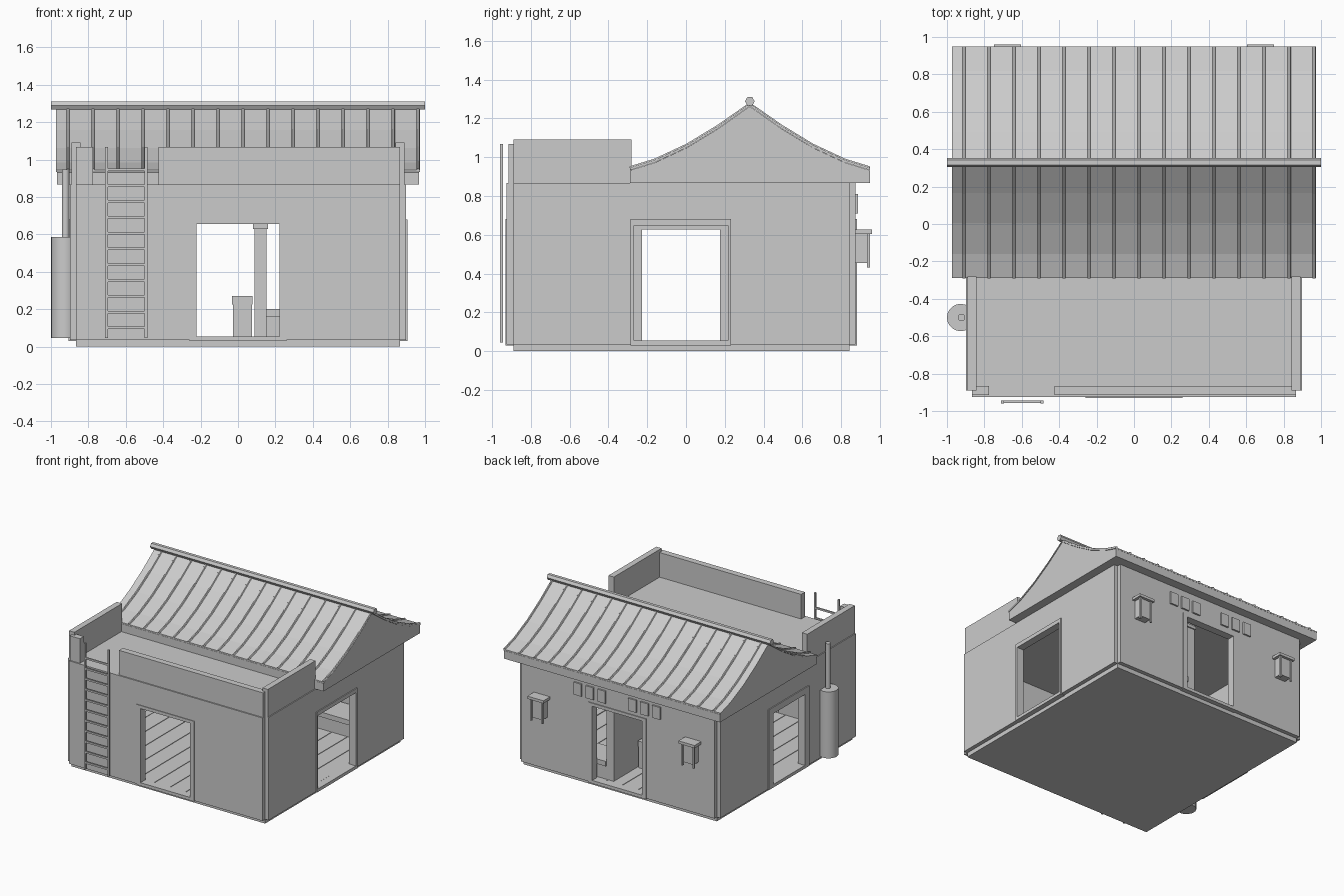
import bpy, bmesh, math
from mathutils import Vector

if "Cube" in bpy.data.objects:
    bpy.data.objects.remove(bpy.data.objects["Cube"])

GREY = bpy.data.materials.new("plain_grey")
GREY.diffuse_color = (0.6, 0.6, 0.6, 1)
GREY.use_nodes = True
GREY.node_tree.nodes["Principled BSDF"].inputs["Base Color"].default_value = GREY.diffuse_color


def finish(name, bm):
    bmesh.ops.recalc_face_normals(bm, faces=bm.faces[:])
    me = bpy.data.meshes.new(name)
    bm.to_mesh(me)
    bm.free()
    me.materials.append(GREY)
    ob = bpy.data.objects.new(name, me)
    bpy.context.collection.objects.link(ob)
    return ob


def boxes(name, *specs):
    """One object from boxes given as (x0, x1, y0, y1, z0, z1)."""
    bm = bmesh.new()
    for x0, x1, y0, y1, z0, z1 in specs:
        vs = bmesh.ops.create_cube(bm, size=1)["verts"]
        for v in vs:
            v.co = Vector(((x0 + x1) / 2 + v.co.x * (x1 - x0),
                           (y0 + y1) / 2 + v.co.y * (y1 - y0),
                           (z0 + z1) / 2 + v.co.z * (z1 - z0)))
    return finish(name, bm)


def prism(name, pts, axis, a, b):
    """Extrude a profile (horizontal, z) along x or y from a to b."""
    bm = bmesh.new()
    place = (lambda h, z: (a, h, z)) if axis == "x" else (lambda h, z: (h, a, z))
    face = bm.faces.new([bm.verts.new(place(*p)) for p in pts])
    out = bmesh.ops.extrude_face_region(bm, geom=[face])["geom"]
    move = Vector((b - a, 0, 0)) if axis == "x" else Vector((0, b - a, 0))
    bmesh.ops.translate(bm, vec=move, verts=[v for v in out if isinstance(v, bmesh.types.BMVert)])
    return finish(name, bm)


def arch(h0, h1, z0, z1, c, half, top):
    """Panel outline with a doorway notch."""
    return [(h0, z0), (c - half, z0), (c - half, top), (c + half, top),
            (c + half, z0), (h1, z0), (h1, z1), (h0, z1)]


def cylinder(name, x, y, z0, z1, r, n):
    bm = bmesh.new()
    bmesh.ops.create_cone(bm, cap_ends=True, segments=n, radius1=r, radius2=r, depth=z1 - z0)
    bmesh.ops.translate(bm, vec=(x, y, (z0 + z1) / 2), verts=bm.verts[:])
    ob = finish(name, bm)
    for p in ob.data.polygons:
        p.use_smooth = abs(p.normal.z) < 0.5
    return ob


# Foundation, plank floor and flat deck
boxes("foundation", (-.866, .866, -.89, .843, 0, .045))
boxes("floor_planks", *[(-.846 + i * .141, -.846 + i * .141 + .136, -.87, .823, .04, .052)
                        for i in range(12)])
boxes("deck", (-.86, .86, -.88, .84, .83, .868))

# Walls with doorways and their frames: axis, wall inner/outer, frame outer, centre, half, top
doors = {
    "front": ("y", -.867, -.925, -.93, 0, .2225, .655, -.866, .866),
    "back": ("y", .82, .875, .882, 0, .2225, .655, -.866, .866),
    "right": ("x", .845, .898, .906, -.026, .2415, .648, -.89, .843),
    "left": ("x", -.845, -.898, -.906, -.026, .201, .628, -.89, .843),
}
for side, (ax, inner, outer, face, c, half, top, h0, h1) in doors.items():
    prism(side + "_wall", arch(h0, h1, .035, .868, c, .25, .67), ax, inner, outer)
    prism(side + "_door_frame", arch(c - .259, c + .259, .045, .68, c, half, top), ax, inner, face)
    sill = [(c - .259, .03), (c + .259, .03), (c + .259, .055), (c - .259, .055)]
    prism(side + "_sill", sill, ax, inner, face)

# Parapets round the deck, with a gap for the ladder
boxes("front_parapet", (-.425, .866, -.915, -.865, .86, 1.067))
boxes("front_parapet_post", (-.866, -.775, -.915, -.865, .86, 1.067))
for s, nm in ((-1, "left"), (1, "right")):
    a, b = sorted((s * .842, s * .89))
    boxes(nm + "_parapet", (a, b, -.89, -.28, .86, 1.092))

# Gabled roof with a sagging curve
RIDGE = .329
half_curve = [(-.29, .932), (-.16, .972), (.005, 1.049), (.165, 1.146), (RIDGE, 1.262)]
curve = half_curve + [(2 * RIDGE - y, z) for y, z in half_curve[-2::-1]]
prism("gable_block", [(-.29, .868)] + curve + [(2 * RIDGE + .29, .868)], "x", -.968, .968)
sheet = [(y, z + .012) for y, z in curve] + [(y, z + .001) for y, z in reversed(curve)]
prism("roof_sheet", sheet, "x", -.973, .973)

# Roof ribs following the slope
cu = bpy.data.curves.new("roof_ribs", "CURVE")
cu.dimensions = "3D"
cu.bevel_depth = .009
cu.bevel_resolution = 1
cu.use_fill_caps = True
for i in range(15):
    sp = cu.splines.new("POLY")
    sp.points.add(len(curve) - 1)
    for p, (y, z) in zip(sp.points, curve):
        p.co = (-.909 + i * .1337, y, z + .013, 1)
cu.materials.append(GREY)
tmp = bpy.data.objects.new("roof_ribs_path", cu)
bpy.context.collection.objects.link(tmp)
mesh = bpy.data.meshes.new_from_object(tmp.evaluated_get(bpy.context.evaluated_depsgraph_get()))
ribs = bpy.data.objects.new("roof_ribs", mesh)
bpy.context.collection.objects.link(ribs)
bpy.data.objects.remove(tmp)
for p in mesh.polygons:
    p.use_smooth = False

# Ridge pole
hexagon = [(RIDGE + .025 * math.cos(math.pi / 3 * k), 1.288 + .025 * math.sin(math.pi / 3 * k))
           for k in range(6)]
prism("ridge_pole", hexagon, "x", -1, 1)

# Ladder
boxes("ladder_rails", *[(x - .007, x + .007, -.959, -.943, .045, 1.067) for x in (-.703, -.492)])
boxes("ladder_rungs", *[(-.703, -.492, -.957, -.945, .093 + i * .0845, .107 + i * .0845)
                        for i in range(11)])

# Tank with its pipe
cylinder("tank", -.927, -.5, .047, .585, .073, 20)
cylinder("tank_pipe", -.922, -.5, .58, .948, .02, 12)

# Back wall lanterns and small plaques
for s, nm in ((-1, "left"), (1, "right")):
    x = s * .677
    boxes(nm + "_lantern_roof", (x - .072, x + .072, .87, .96, .605, .627))
    boxes(nm + "_lantern_body", (x - .048, x + .048, .87, .938, .455, .606))
    boxes(nm + "_lantern_posts", *[(x + t * .05 - .007, x + t * .05 + .007, .934, .948, .43, .606)
                                   for t in (-1, 1)])
    boxes(nm + "_plaques", *[(s * c - .035, s * c + .035, .87, .888, .71, .81)
                             for c in (.137, .245, .352)])

# Interior partition, cabinet and bench
boxes("partition", (.087, .153, .23, .8, .05, .84))
boxes("partition_cap", (.08, .16, .22, .81, .63, .655))
boxes("cabinet", (-.028, .075, .34, .5, .05, .225), (-.031, .078, .335, .505, .225, .27))
boxes("bench", (.153, .8, .6, .8, .05, .16), (.153, .81, .58, .81, .16, .2))
